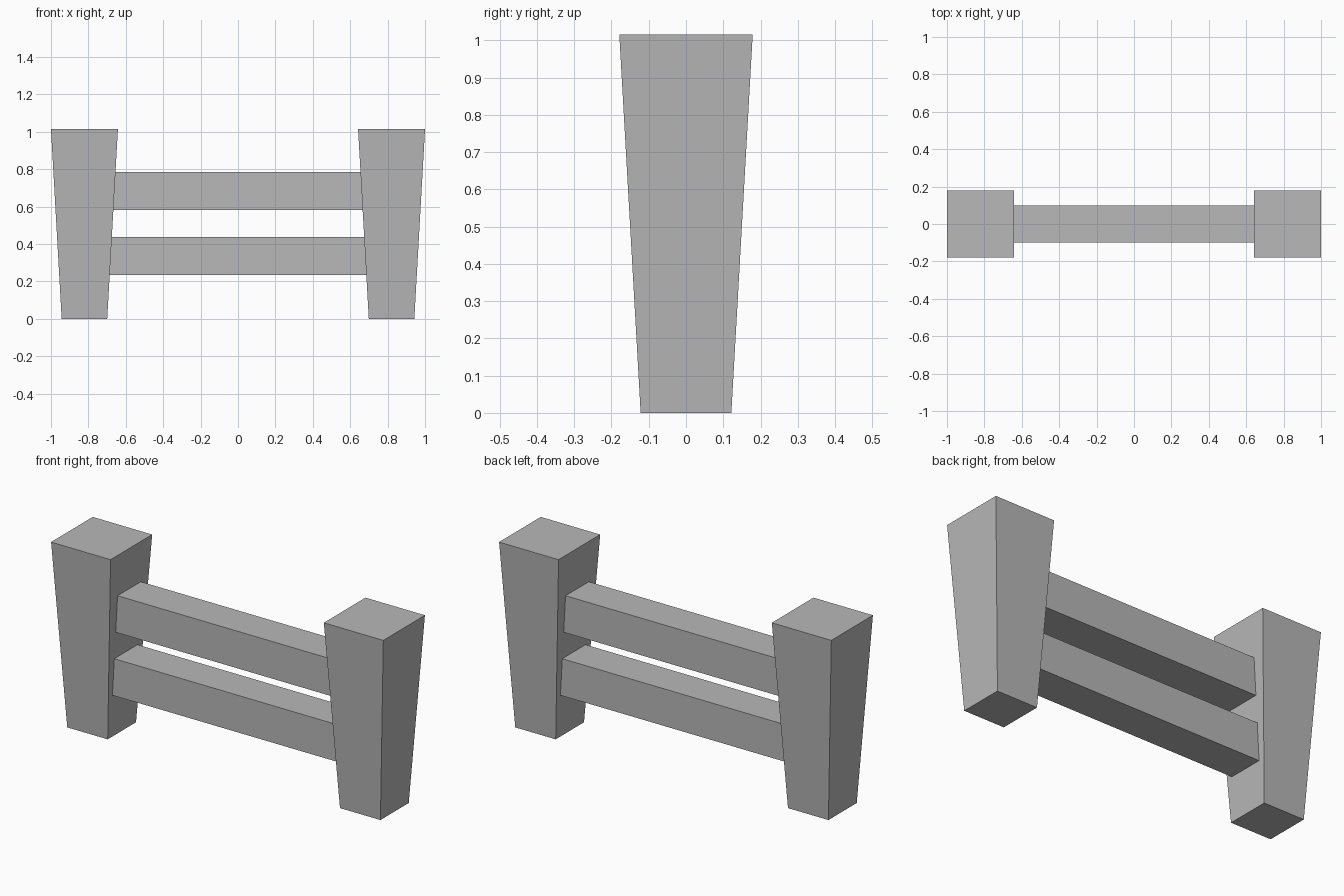
import bpy
import bmesh
from mathutils import Matrix, Vector

default_cube = bpy.data.objects.get("Cube")
if default_cube:
    bpy.data.objects.remove(default_cube, do_unlink=True)

# Single plain grey finish
GREY = (0.48, 0.48, 0.48, 1.0)
grey = bpy.data.materials.new("plain_grey")
grey.use_nodes = True
grey.diffuse_color = GREY
grey.node_tree.nodes["Principled BSDF"].inputs["Base Color"].default_value = GREY


def add_block(name, centre_x, half_x, half_y, z_low, z_high, bottom_scale=1.0):
    """Box between two heights, with its lower end optionally tapered."""
    bm = bmesh.new()
    bmesh.ops.create_cube(bm, size=2.0)
    for v in bm.verts:
        is_top = v.co.z > 0
        taper = 1.0 if is_top else bottom_scale
        v.co = Vector((v.co.x * half_x * taper, v.co.y * half_y * taper,
                       z_high if is_top else z_low))
    bm.transform(Matrix.Translation((centre_x, 0, 0)))
    mesh = bpy.data.meshes.new(name)
    bm.to_mesh(mesh)
    bm.free()
    mesh.materials.append(grey)
    obj = bpy.data.objects.new(name, mesh)
    bpy.context.collection.objects.link(obj)
    return obj


# Posts: square, wider at the top
POST_HALF = 0.179
for side, sign in (("left", 1), ("right", -1)):
    add_block(side + "_post", sign * (1.0 - POST_HALF), POST_HALF, POST_HALF,
              0.0, 1.015, bottom_scale=0.68)

# Rails: straight square bars, with ends buried inside the posts
for name, z_low, z_high in (("lower_rail", 0.235, 0.437), ("upper_rail", 0.583, 0.785)):
    add_block(name, 0.0, 0.75, 0.1, z_low, z_high)
